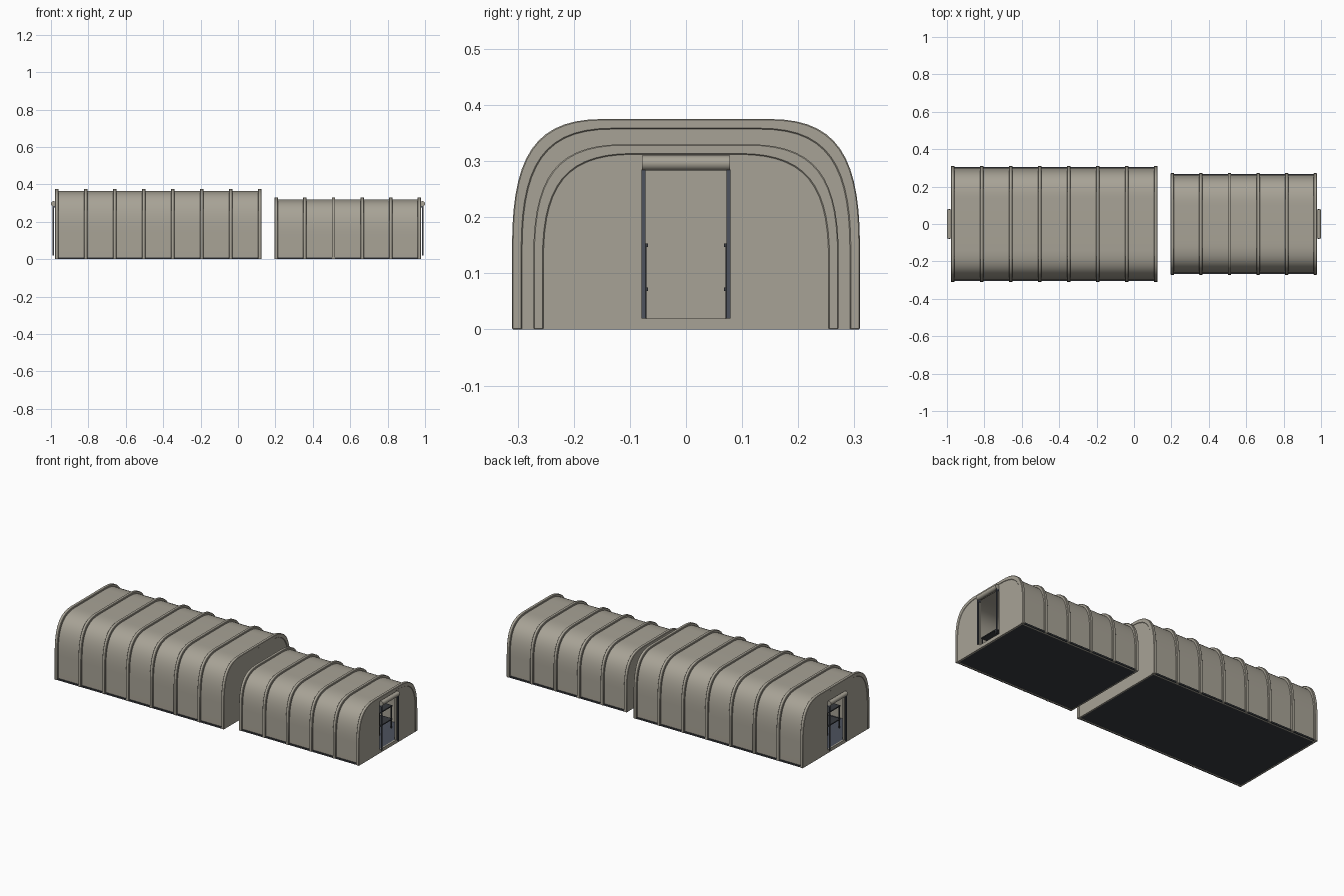
import bpy
import bmesh
from mathutils import Matrix, Vector

cube = bpy.data.objects.get("Cube")
if cube:
    bpy.data.objects.remove(cube, do_unlink=True)


def material(name, rgb):
    m = bpy.data.materials.new(name)
    m.use_nodes = True
    m.diffuse_color = (*rgb, 1)
    bsdf = m.node_tree.nodes["Principled BSDF"]
    bsdf.inputs["Base Color"].default_value = (*rgb, 1)
    bsdf.inputs["Roughness"].default_value = 0.8
    return m


CANVAS = material("khaki canvas", (0.39, 0.365, 0.305))
SLATE = material("slate metal", (0.075, 0.085, 0.11))
DARK = material("dark base", (0.04, 0.044, 0.05))


def finish(bm, name, mat, smooth=False):
    bmesh.ops.recalc_face_normals(bm, faces=bm.faces)
    mesh = bpy.data.meshes.new(name)
    bm.to_mesh(mesh)
    bm.free()
    mesh.materials.append(mat)
    ob = bpy.data.objects.new(name, mesh)
    bpy.context.collection.objects.link(ob)
    if smooth:
        bpy.ops.object.select_all(action='DESELECT')
        ob.select_set(True)
        bpy.context.view_layer.objects.active = ob
        bpy.ops.object.shade_smooth_by_angle(angle=0.5)
    return ob


def box(name, mat, x, y, z):
    """Box from (min, max) pairs on each axis."""
    bm = bmesh.new()
    size = [abs(b - a) for a, b in (x, y, z)]
    mid = Vector([(a + b) / 2 for a, b in (x, y, z)])
    bmesh.ops.create_cube(bm, size=1, matrix=Matrix.Translation(mid) @ Matrix.Diagonal((*size, 1)))
    return finish(bm, name, mat)


def arch(w, h, steps=14):
    """Rounded tunnel outline in y, z, from the right foot to the left foot."""
    p = [Vector(v) for v in ((w, h * 0.4), (w, h * 0.82), (w - 0.04, h), (w - 0.16, h))]
    half = [Vector((w, 0))]
    for i in range(steps + 1):
        t = i / steps
        s = 1 - t
        half.append(s**3 * p[0] + 3 * s * s * t * p[1] + 3 * s * t * t * p[2] + t**3 * p[3])
    return half + [Vector((-v.x, v.y)) for v in reversed(half)]


def add_arch_band(bm, outer, inner, x0, x1):
    """Arched band with thickness, swept from x0 to x1."""
    rows = [[bm.verts.new((x, *v)) for v in line]
            for x, line in ((x0, outer), (x1, outer), (x1, inner), (x0, inner))]
    for a, b in zip(rows, rows[1:] + rows[:1]):
        for i in range(len(a) - 1):
            bm.faces.new((a[i], a[i + 1], b[i + 1], b[i]))
    for i in (0, -1):
        bm.faces.new([r[i] for r in rows])


def end_wall(name, outline, x0, x1, door=None):
    """Flat wall filling the arch, with an optional doorway notch."""
    pts = list(outline)
    if door:
        dw, dh = door
        pts += [Vector(v) for v in ((-dw, 0), (-dw, dh), (dw, dh), (dw, 0))]
    bm = bmesh.new()
    face = bm.faces.new([bm.verts.new((x0, *v)) for v in pts])
    ext = bmesh.ops.extrude_face_region(bm, geom=[face])
    verts = [g for g in ext["geom"] if isinstance(g, bmesh.types.BMVert)]
    bmesh.ops.translate(bm, verts=verts, vec=(x1 - x0, 0, 0))
    finish(bm, name, CANVAS)


def bunk(name, x0, x1, side):
    """Two-tier bunk with corner posts."""
    near, far = 0.068 * side, 0.19 * side
    for z in (0.069, 0.147):
        box(name + "_deck", DARK, (x0, x1), (near, far), (z, z + 0.006))
    for x in (x0, x1 - 0.006):
        for y in (near + 0.002 * side, far - 0.008 * side):
            box(name + "_post", DARK, (x, x + 0.006), (y, y + 0.006 * side), (0.02, 0.15))


def shelter(name, closed_x, door_x, w, h, ribs, bunks):
    d = 1 if door_x > closed_x else -1          # direction the door faces
    lo, hi = sorted((closed_x, door_x))
    wall, inner, rib = arch(w, h), arch(w - 0.008, h - 0.008), arch(w + 0.01, h + 0.01)

    # canvas skin
    bm = bmesh.new()
    add_arch_band(bm, wall, inner, lo, hi)
    finish(bm, name + "_canvas_skin", CANVAS, True)

    # ribs, flush just past both ends
    bm = bmesh.new()
    first, last = lo + 0.003, hi - 0.003
    centres = [first + (last - first) * i / (ribs - 1) for i in range(ribs)]
    for c in centres:
        add_arch_band(bm, rib, inner, c - 0.009, c + 0.009)
    rib_ob = finish(bm, name + "_ribs", CANVAS, True)
    bevel = rib_ob.modifiers.new("soft edges", 'BEVEL')
    bevel.width, bevel.segments = 0.002, 1
    bevel.limit_method, bevel.angle_limit = 'ANGLE', 0.9

    # end walls and sill
    end_wall(name + "_closed_wall", wall, closed_x - 0.004 * d, closed_x + 0.004 * d)
    end_wall(name + "_door_wall", wall, door_x - 0.006 * d, door_x + 0.004 * d, (0.077, 0.29))
    box(name + "_door_sill", CANVAS, (door_x - 0.006 * d, door_x + 0.004 * d),
        (-0.077, 0.077), (0, 0.02))

    # base, floor deck and side rails
    box(name + "_base", DARK, (lo + 0.004, hi - 0.004), (0.002 - w, w - 0.002), (0.0005, 0.012))
    box(name + "_floor", SLATE, (lo + 0.005, hi - 0.005), (0.008 - w, w - 0.008), (0.012, 0.02))
    for s in (-1, 1):
        for a, b in zip(centres, centres[1:]):
            box(name + "_foot_rail", DARK, (a + 0.009, b - 0.009),
                (s * (w - 0.002), s * (w + 0.006)), (0, 0.009))

    # door guide rails, brackets and rolled door
    for s in (-1, 1):
        box(name + "_door_rail", SLATE, (door_x + 0.013 * d, door_x + 0.020 * d),
            (s * 0.072, s * 0.079), (0.02, 0.285))
        box(name + "_rail_bracket", SLATE, (door_x, door_x + 0.014 * d),
            (s * 0.073, s * 0.078), (0.275, 0.285))
    bm = bmesh.new()
    bmesh.ops.create_cone(bm, cap_ends=True, segments=24, radius1=0.0135, radius2=0.0135,
                          depth=0.156, matrix=Matrix.Translation((door_x + 0.0145 * d, 0, 0.2965))
                          @ Matrix.Rotation(1.5707963, 4, 'X'))
    finish(bm, name + "_rolled_door", CANVAS, True)

    # bunks along both sides
    for i in range(bunks):
        start = door_x - d * (0.1 + 0.31 * i)
        a, b = sorted((start, start - 0.27 * d))
        for s in (-1, 1):
            bunk(name + "_bunk", a, b, s)


shelter("large_shelter", 0.119, -0.972, 0.30, 0.365, 8, 3)
shelter("small_shelter", 0.202, 0.972, 0.262, 0.32, 6, 2)
